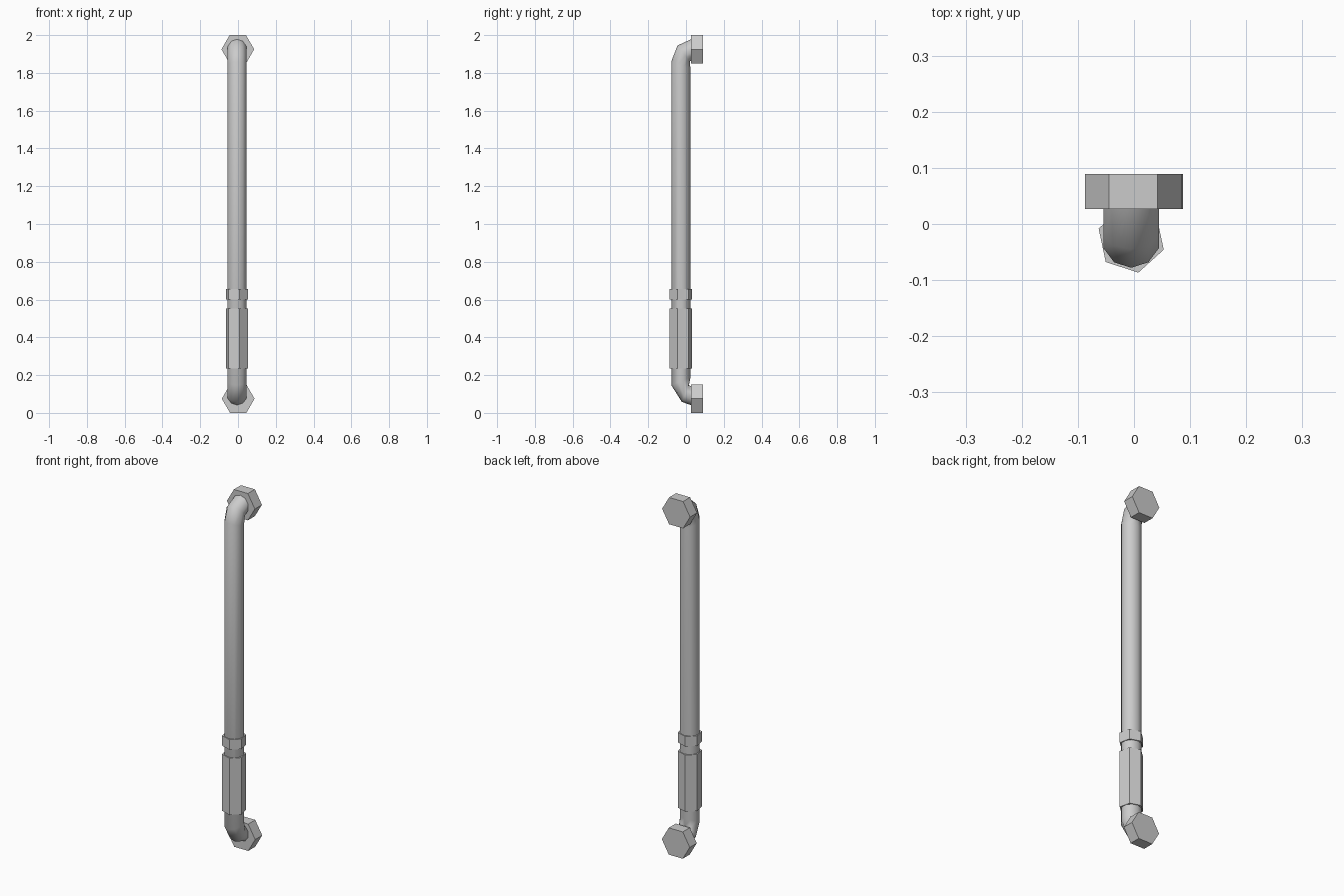
import bpy, bmesh
from math import sin, cos, pi, radians
from mathutils import Vector

if "Cube" in bpy.data.objects:
    bpy.data.objects.remove(bpy.data.objects["Cube"])

CX, CY = -0.005, -0.027   # axis of the handle


def make_object(name, bm, smooth=False):
    bmesh.ops.recalc_face_normals(bm, faces=bm.faces)
    mesh = bpy.data.meshes.new(name)
    bm.to_mesh(mesh)
    bm.free()
    ob = bpy.data.objects.new(name, mesh)
    bpy.context.collection.objects.link(ob)
    if smooth:
        bpy.context.view_layer.objects.active = ob
        ob.select_set(True)
        bpy.ops.object.shade_smooth_by_angle(angle=radians(50))
        ob.select_set(False)
    return ob


def loft(name, rings, smooth=False):
    bm = bmesh.new()
    loops = [[bm.verts.new(p) for p in ring] for ring in rings]
    n = len(loops[0])
    for a, b in zip(loops, loops[1:]):
        for i in range(n):
            j = (i + 1) % n
            bm.faces.new((a[i], a[j], b[j], b[i]))
    bm.faces.new(loops[0])
    bm.faces.new(loops[-1])
    return make_object(name, bm, smooth)


def tilted_ring(outer, inner, sides=10, half_width=0.052):
    # ring spanned between an outer and an inner (y, z) point
    o, i = Vector((CX, *outer)), Vector((CX, *inner))
    mid, arm = (o + i) / 2, (o - i) / 2
    return [mid + arm * cos(2 * pi * k / sides)
            + Vector((half_width * sin(2 * pi * k / sides), 0, 0)) for k in range(sides)]


def hex_ring(place, radius, phase):
    return [place(radius * cos(phase + k * pi / 3), radius * sin(phase + k * pi / 3))
            for k in range(6)]


# Bent round handle, from lower mount to upper mount
loft("handle_bar", [tilted_ring(o, i) for o, i in (
    ((0.04, 0.037), (0.04, 0.14)),
    ((-0.022, 0.058), (0.015, 0.145)),
    ((-0.078, 0.147), (0.024, 0.19)),
    ((-0.078, 1.86), (0.024, 1.82)),
    ((-0.045, 1.945), (0.02, 1.86)),
    ((0.04, 1.984), (0.04, 1.875)))], smooth=True)

# Hexagonal grip and collar around the bar
for name, z0, z1 in (("hex_grip", 0.235, 0.552), ("hex_collar", 0.60, 0.656)):
    loft(name, [hex_ring(lambda u, v: (CX + u, CY + v, z), 0.061, radians(42))
                for z in (z0, z1)])

# Hexagonal mounting nuts
for name, x, z in (("lower_nut", 0.001, 0.075), ("upper_nut", -0.001, 1.925)):
    loft(name, [hex_ring(lambda u, v: (x + u, y, z + v), 0.0866, 0)
                for y in (0.027, 0.089)])
